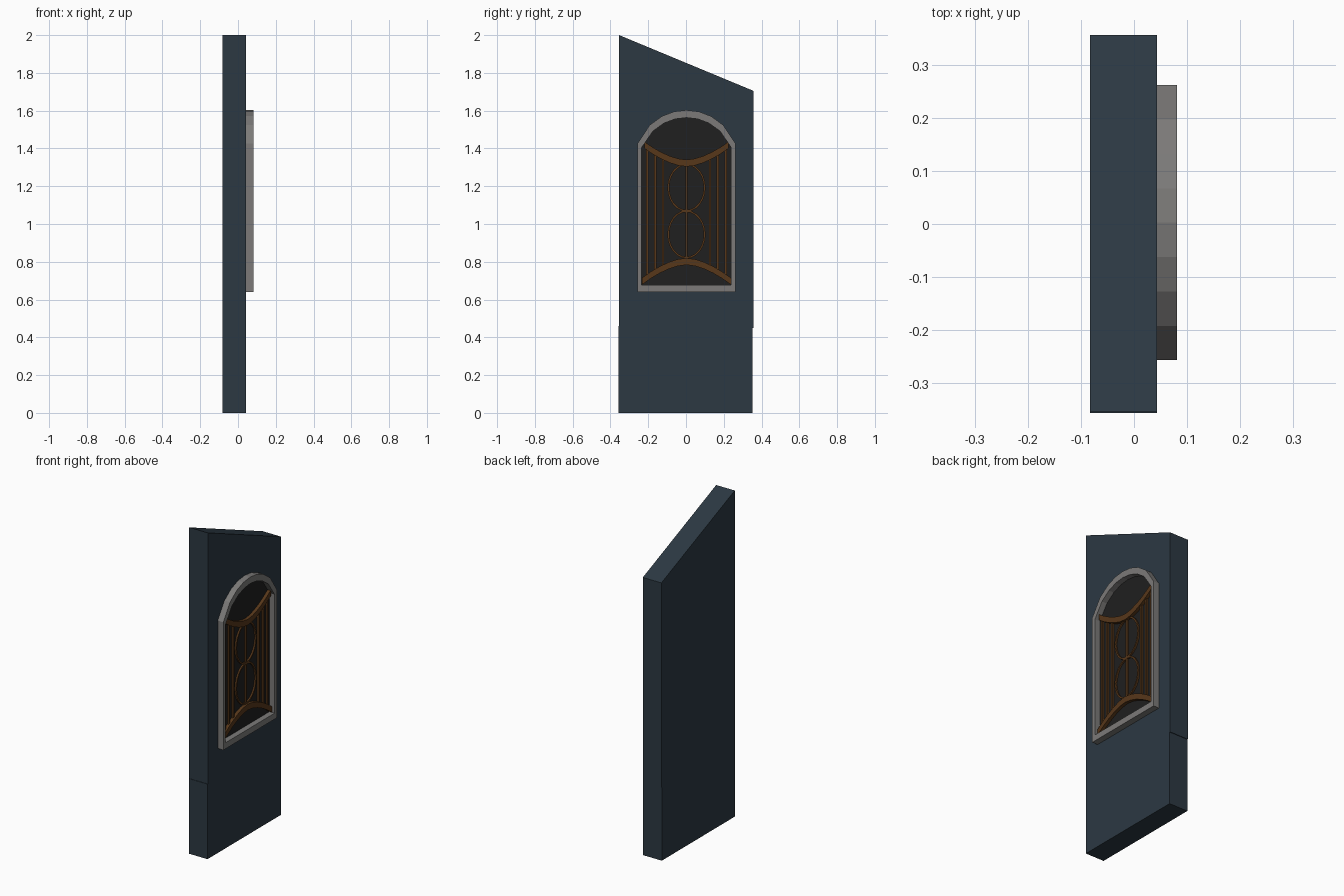
import bpy, bmesh, math

if "Cube" in bpy.data.objects:
    bpy.data.objects.remove(bpy.data.objects["Cube"])

def material(name, rgb):
    m = bpy.data.materials.new(name)
    m.diffuse_color = (*rgb, 1)
    m.use_nodes = True
    m.node_tree.nodes["Principled BSDF"].inputs["Base Color"].default_value = m.diffuse_color
    return m

WALL = material("slate_paint", (0.025, 0.04, 0.055))
STONE = material("grey_trim", (0.2, 0.195, 0.19))
PANE = material("dark_glass", (0.014, 0.014, 0.014))
IRON = material("bronze_bars", (0.095, 0.038, 0.01))
CY = 0.0025          # window centre line
FACE = 0.043         # wall front face

def finish(bm, name, mat):
    bmesh.ops.recalc_face_normals(bm, faces=bm.faces)
    me = bpy.data.meshes.new(name)
    bm.to_mesh(me)
    bm.free()
    ob = bpy.data.objects.new(name, me)
    bpy.context.collection.objects.link(ob)
    me.materials.append(mat)
    return ob

def prism(name, outline, x0, x1, mat):
    """Extrude a closed (y, z) outline along x."""
    bm = bmesh.new()
    f = bm.faces.new([bm.verts.new((x0, y, z)) for y, z in outline])
    r = bmesh.ops.extrude_face_region(bm, geom=[f])
    verts = [v for v in r["geom"] if isinstance(v, bmesh.types.BMVert)]
    bmesh.ops.translate(bm, verts=verts, vec=(x1 - x0, 0, 0))
    return finish(bm, name, mat)

def band(name, outer, inner, x0, x1, mat, closed=True):
    """Solid strip between two matching (y, z) lines."""
    bm = bmesh.new()
    rows = [[bm.verts.new(p) for p in ((x0, *o), (x1, *o), (x1, *i), (x0, *i))]
            for o, i in zip(outer, inner)]
    n = len(rows)
    for k in range(n if closed else n - 1):
        a, b = rows[k], rows[(k + 1) % n]
        for j in range(4):
            bm.faces.new((a[j], a[(j + 1) % 4], b[(j + 1) % 4], b[j]))
    if not closed:
        bm.faces.new(rows[0])
        bm.faces.new(rows[-1])
    return finish(bm, name, mat)

def arch(half, base, spring, apex, n=8):
    """Window outline: square base and a segmental arch of n facets."""
    rise = apex - spring
    r = (half * half + rise * rise) / (2 * rise)
    pts = [(CY - half, base)]
    for k in range(n + 1):
        y = half * (2 * k / n - 1)
        pts.append((CY + y, apex - r + math.sqrt(r * r - y * y)))
    return pts + [(CY + half, base)]

# wall slab with sloping top and a slight step near the foot
prism("wall_panel", [(-0.357, 0), (0.353, 0), (0.353, 0.45), (0.357, 0.45),
                     (0.357, 1.705), (-0.354, 2.0), (-0.354, 0.46), (-0.357, 0.46)],
      -0.083, FACE, WALL)

# window surround and pane
outer = arch(0.26, 0.641, 1.425, 1.603)
inner = arch(0.237, 0.678, 1.405, 1.563)
band("window_frame", outer, inner, FACE, 0.081, STONE)
prism("window_pane", arch(0.245, 0.66, 1.41, 1.58), FACE - 0.005, FACE + 0.003, PANE)

# curved rails at the top and bottom of the grille
def rail_z(y, mid, sign):
    return mid + sign * 0.105 * (abs(y) / 0.235) ** 1.7

def rail(name, mid, sign, half):
    ys = [half * (k / 5 - 1) for k in range(11)]
    up = [(CY + y, rail_z(y, mid, sign) + 0.018) for y in ys]
    low = [(CY + y, rail_z(y, mid, sign) - 0.018) for y in ys]
    band(name, up, low, FACE, 0.066, IRON, closed=False)

TOP, BOTTOM = 1.322, 0.802
rail("top_rail", TOP, 1, 0.222)
rail("bottom_rail", BOTTOM, -1, 0.235)

# upright bars
for k, (y, w) in enumerate([(-0.208, 0.006), (-0.166, 0.006), (-0.124, 0.006), (0, 0.005),
                            (0.124, 0.006), (0.166, 0.006), (0.208, 0.006)]):
    z0, z1 = rail_z(y, BOTTOM, -1), rail_z(y, TOP, 1)
    prism(f"upright_bar_{k + 1}", [(CY + y - w, z0), (CY + y + w, z0),
                                   (CY + y + w, z1), (CY + y - w, z1)], FACE, 0.057, IRON)

# two oval rings in the middle
def oval(cz, ry, rz, n=24):
    return [(CY + ry * math.cos(2 * math.pi * k / n), cz + rz * math.sin(2 * math.pi * k / n))
            for k in range(n)]

for name, cz in (("upper_ring", 1.193), ("lower_ring", 0.945)):
    band(name, oval(cz, 0.101, 0.128), oval(cz, 0.091, 0.118), FACE, 0.056, IRON)
